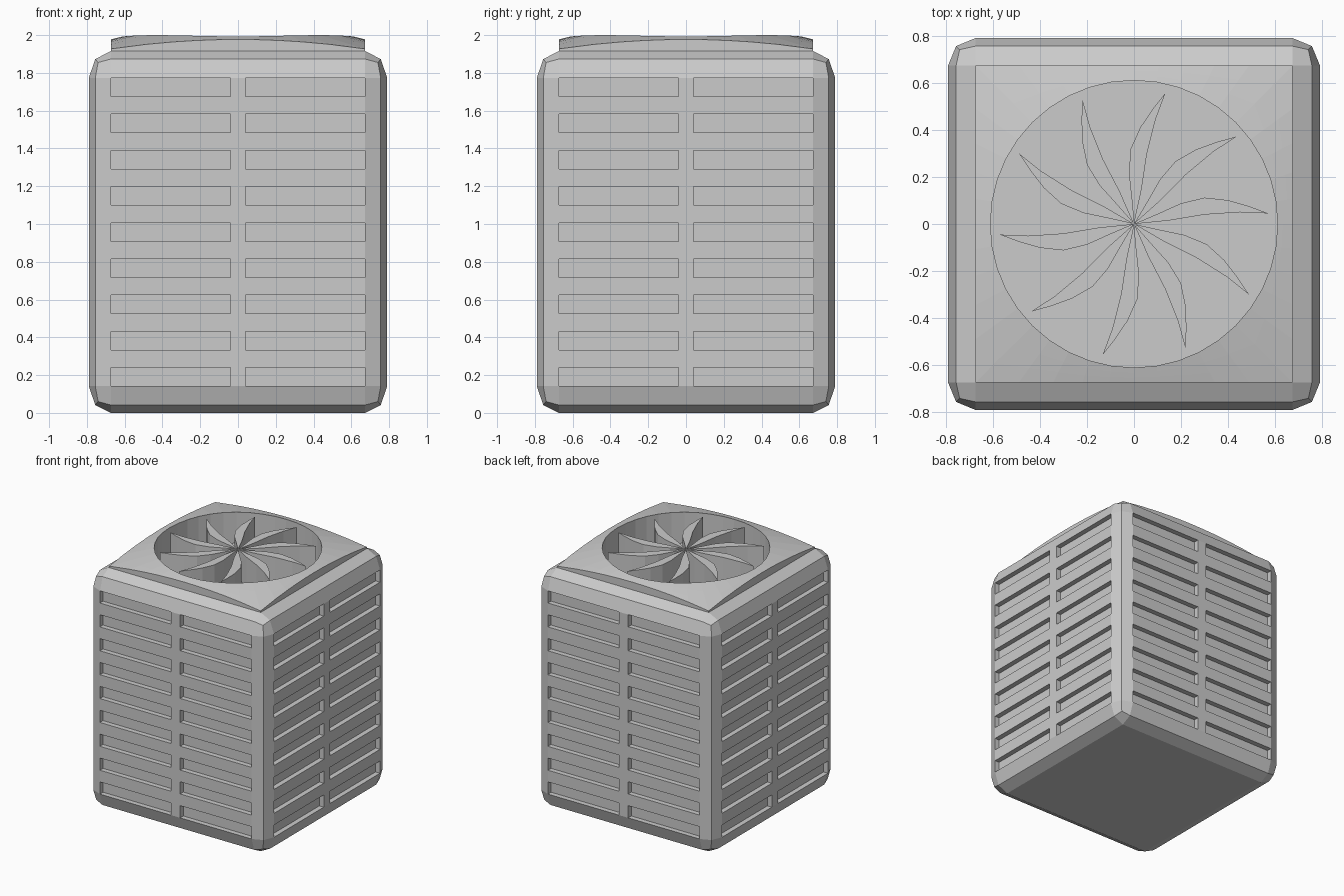
import bpy, bmesh, math
from mathutils import Matrix, Vector

old = bpy.data.objects.get("Cube")
if old:
    bpy.data.objects.remove(old, do_unlink=True)

HALF, HEIGHT, BEVEL = 0.79, 1.915, 0.117
FLAT = HALF - BEVEL                 # half width of the flat part of each side
STRETCH = HEIGHT / (2 * HALF)
BEVEL_Z = BEVEL * STRETCH
RIM, FLOOR, SPOKES = 0.61, 1.75, 40

grey = bpy.data.materials.new("light_grey_metal")
grey.use_nodes = True
grey.diffuse_color = (0.6, 0.6, 0.6, 1)
grey.node_tree.nodes["Principled BSDF"].inputs["Base Color"].default_value = (0.6, 0.6, 0.6, 1)


def finish(bm, name):
    mesh = bpy.data.meshes.new(name)
    bm.to_mesh(mesh)
    bm.free()
    mesh.materials.append(grey)
    obj = bpy.data.objects.new(name, mesh)
    bpy.context.collection.objects.link(obj)
    return obj


def quad(bm, *points):
    bm.faces.new([bm.verts.new(p) for p in points])


# Casing frame: bevelled box, open where the side panels and the lid go
bm = bmesh.new()
bmesh.ops.create_cube(bm, size=2 * HALF)
bmesh.ops.bevel(bm, geom=bm.edges[:], offset=BEVEL, segments=2, profile=0.5, affect='EDGES')
bm.normal_update()
flats = [f for f in bm.faces if max(abs(c) for c in f.normal) > 0.999 and f.normal.z > -0.5]
bmesh.ops.delete(bm, geom=flats, context='FACES')
bmesh.ops.scale(bm, verts=bm.verts, vec=(1, 1, STRETCH))
bmesh.ops.translate(bm, verts=bm.verts, vec=(0, 0, HEIGHT / 2))
finish(bm, "casing_frame")


# Side panels: a grid of bars with recessed slots
def louvre_panel(name, turn):
    rows, slot, depth = 9, 0.098, 0.04
    low, high = BEVEL_Z, HEIGHT - BEVEL_Z
    pitch = (high - low - slot) / (rows - 1)
    levels = [z for i in range(rows) for z in (low + i * pitch, low + i * pitch + slot)]
    columns = [-FLAT, -0.04, 0.04, FLAT]
    bm = bmesh.new()
    for c, (x0, x1) in enumerate(zip(columns, columns[1:])):
        for r, (z0, z1) in enumerate(zip(levels, levels[1:])):
            outer = [Vector((x, -HALF, z)) for x, z in ((x0, z0), (x1, z0), (x1, z1), (x0, z1))]
            if c == 1 or r % 2:
                quad(bm, *outer)
                continue
            inner = [p + Vector((0, depth, 0)) for p in outer]
            quad(bm, *inner)
            for i in range(4):
                j = (i + 1) % 4
                quad(bm, outer[i], outer[j], inner[j], inner[i])
    bmesh.ops.remove_doubles(bm, verts=bm.verts, dist=1e-5)
    bmesh.ops.rotate(bm, verts=bm.verts, cent=(0, 0, 0),
                     matrix=Matrix.Rotation(turn * math.pi / 2, 3, 'Z'))
    finish(bm, name)


for turn, side in enumerate(("front", "left", "back", "right")):
    louvre_panel(side + "_louvre_panel", turn)


# Lid: a gently domed square around the round fan well
def lid_height(x, y):
    p, q = 1 - (x / FLAT) ** 2, 1 - (y / FLAT) ** 2
    return 1.927 + 0.05 * (p + q) + 0.04 * p * q


def lid_loops(angle):
    dx, dy = math.cos(angle), math.sin(angle)
    edge = FLAT / max(abs(dx), abs(dy))
    points = [(dx * edge, dy * edge, HEIGHT)]
    for t in (0, 1 / 3, 2 / 3, 1):
        r = edge + (RIM - edge) * t
        points.append((dx * r, dy * r, lid_height(dx * r, dy * r)))
    points.append((dx * RIM, dy * RIM, FLOOR))
    return points


bm = bmesh.new()
spokes = [[bm.verts.new(p) for p in lid_loops(math.tau * k / SPOKES)] for k in range(SPOKES)]
for k, a in enumerate(spokes):
    b = spokes[(k + 1) % SPOKES]
    for i in range(len(a) - 1):
        bm.faces.new((a[i], b[i], b[i + 1], a[i + 1]))
bm.faces.new([s[-1] for s in spokes])
finish(bm, "domed_lid_and_fan_well")

# Fan: ten curved solid blades meeting at the centre
OUTLINE = [(0, 0), (0.15, 0.015), (0.3, 0.04), (0.45, 0.05), (0.57, 0.045),
           (0.49, 0.075), (0.4, 0.101), (0.3, 0.112), (0.2, 0.088), (0.1, 0.043)]
bm = bmesh.new()
BLADES = 10
for k in range(BLADES):
    spin = Matrix.Rotation(math.tau * k / BLADES, 3, 'Z')
    low = [bm.verts.new(spin @ Vector((x, y, FLOOR))) for x, y in OUTLINE]
    top = [bm.verts.new(spin @ Vector((x, y, 1.985))) for x, y in OUTLINE]
    bm.faces.new(top)
    for i in range(len(OUTLINE)):
        j = (i + 1) % len(OUTLINE)
        bm.faces.new((low[i], low[j], top[j], top[i]))
finish(bm, "fan_blades")
